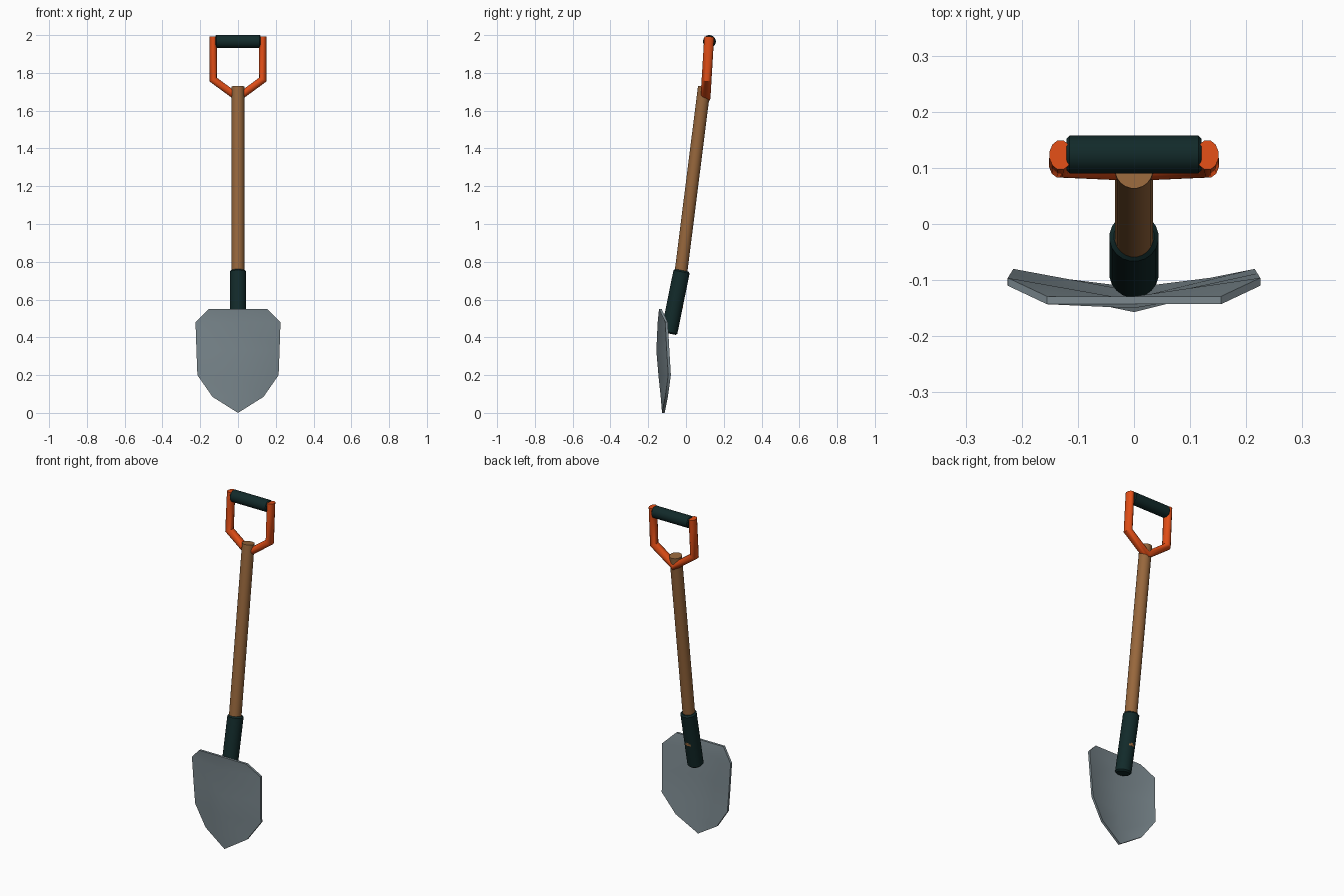
import bpy, bmesh, math
from mathutils import Vector

if "Cube" in bpy.data.objects:
    bpy.data.objects.remove(bpy.data.objects["Cube"])


def material(name, rgb):
    m = bpy.data.materials.new(name)
    m.diffuse_color = (*rgb, 1)
    m.use_nodes = True
    m.node_tree.nodes["Principled BSDF"].inputs["Base Color"].default_value = m.diffuse_color
    return m


STEEL = material("steel grey", (0.20, 0.25, 0.275))
WOOD = material("wood brown", (0.31, 0.135, 0.045))
ORANGE = material("orange", (0.75, 0.075, 0.008))
DARK = material("dark green", (0.006, 0.023, 0.023))


def finish(name, bm, mat, angle=40):
    bmesh.ops.recalc_face_normals(bm, faces=bm.faces)
    me = bpy.data.meshes.new(name)
    bm.to_mesh(me)
    bm.free()
    ob = bpy.data.objects.new(name, me)
    bpy.context.collection.objects.link(ob)
    me.materials.append(mat)
    bpy.ops.object.select_all(action='DESELECT')
    ob.select_set(True)
    bpy.context.view_layer.objects.active = ob
    bpy.ops.object.shade_smooth_by_angle(angle=math.radians(angle))
    return ob


def tube(name, pts, ra, rb, ref, mat, sides=20, bevel=0.0):
    """Mitred tube along a path; rb is the radius along ref, ra across it."""
    pts = [Vector(p) for p in pts]
    scale = [1.0] * len(pts)
    if bevel:
        d0 = (pts[1] - pts[0]).normalized() * bevel
        d1 = (pts[-2] - pts[-1]).normalized() * bevel
        pts = [pts[0], pts[0] + d0] + pts[1:-1] + [pts[-1] + d1, pts[-1]]
        s = 1 - bevel / ra
        scale = [s] + [1.0] * (len(pts) - 2) + [s]
    bm = bmesh.new()
    rings = []
    for i, p in enumerate(pts):
        d_in = (p - pts[i - 1]).normalized() if i else (pts[1] - p).normalized()
        d_out = (pts[i + 1] - p).normalized() if i < len(pts) - 1 else d_in
        t = (d_in + d_out).normalized()
        b = Vector(ref)
        b = (b - t * b.dot(t)).normalized()
        a = b.cross(t) / max(t.dot(d_in), 0.3)
        ring = []
        for k in range(sides):
            w = math.tau * (k + 0.5) / sides
            ring.append(bm.verts.new(p + (a * ra * math.cos(w) + b * rb * math.sin(w)) * scale[i]))
        rings.append(ring)
    for r, q in zip(rings, rings[1:]):
        for k in range(sides):
            j = (k + 1) % sides
            bm.faces.new((r[k], r[j], q[j], q[k]))
    bm.faces.new(rings[0])
    bm.faces.new(rings[-1])
    return finish(name, bm, mat)


# Blade: dished sheet, rows of (z, half width, edge y, centre y)
rows = [(0.55, 0.155, -0.136, -0.136), (0.48, 0.225, -0.103, -0.143),
        (0.33, 0.22, -0.095, -0.150), (0.20, 0.215, -0.087, -0.139),
        (0.085, 0.135, -0.103, -0.127)]
bm = bmesh.new()
layers = []
for off in (-0.007, 0.007):
    grid = [[bm.verts.new((s * w, (ye if s else yc) + off, z)) for s in (-1, 0, 1)]
            for z, w, ye, yc in rows]
    tip = bm.verts.new((0, -0.12 + off, 0))
    for r, q in zip(grid, grid[1:]):
        for k in (0, 1):
            bm.faces.new((r[k], r[k + 1], q[k + 1], q[k]))
    for k in (0, 1):
        bm.faces.new((grid[-1][k], grid[-1][k + 1], tip))
    layers.append(grid[0] + [r[2] for r in grid[1:]] + [tip] + [r[0] for r in grid[:0:-1]])
front, back = layers
for k in range(len(front)):
    j = (k + 1) % len(front)
    bm.faces.new((front[k], front[j], back[j], back[k]))
finish("blade", bm, STEEL)

# Socket and wooden shaft
X, Y = (1, 0, 0), (0, 1, 0)
tube("socket", [(0, -0.09, 0.42), (0, -0.022, 0.755)], 0.044, 0.044, X, DARK, 20, 0.008)
tube("shaft", [(0, -0.05, 0.56), (0, 0.097, 1.727)], 0.034, 0.034, X, WOOD, 20)

# Handle yoke and grip
side = [(0.131, 0.123, 1.992), (0.131, 0.119, 1.93), (0.132, 0.109, 1.765)]
path = [(-x, y, z) for x, y, z in side] + [(0, 0.103, 1.668)] + side[::-1]
tube("handle_yoke", path, 0.02, 0.027, Y, ORANGE, 12)
tube("grip", [(-0.12, 0.124, 1.966), (0.12, 0.124, 1.966)], 0.034, 0.034, Y, DARK, 20, 0.005)
